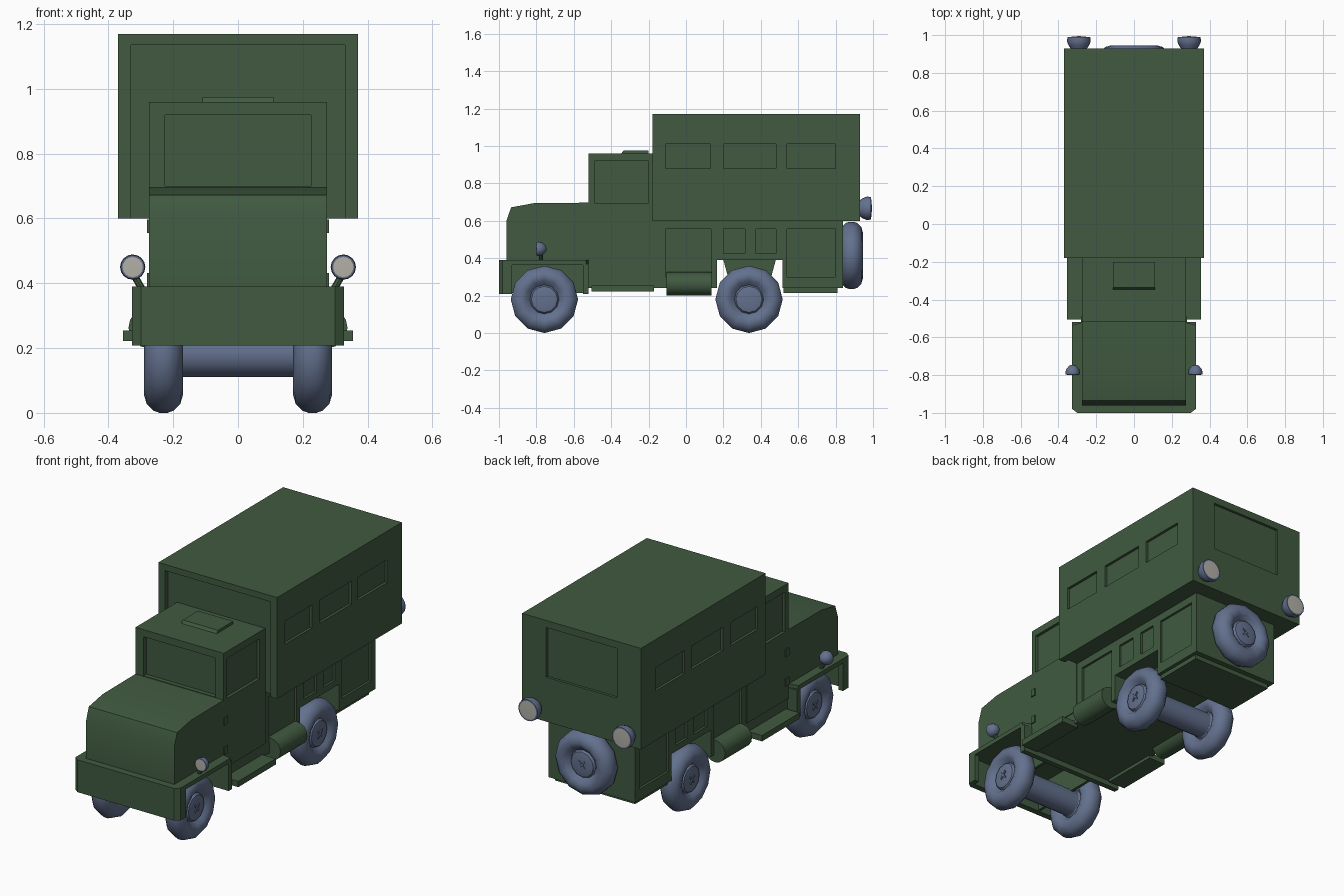
import bpy, bmesh, math
from mathutils import Matrix, Vector

if "Cube" in bpy.data.objects:
    bpy.data.objects.remove(bpy.data.objects["Cube"])


def material(name, rgb):
    m = bpy.data.materials.new(name)
    m.diffuse_color = (*rgb, 1)
    m.use_nodes = True
    m.node_tree.nodes["Principled BSDF"].inputs["Base Color"].default_value = m.diffuse_color
    return m


GREEN = material("army green", (0.052, 0.102, 0.052))
BLUE = material("slate blue", (0.125, 0.165, 0.27))
LENS = material("lens grey", (0.45, 0.43, 0.39))


def finish(name, bm, mats, smooth=None):
    bmesh.ops.recalc_face_normals(bm, faces=bm.faces)
    me = bpy.data.meshes.new(name)
    bm.to_mesh(me)
    bm.free()
    ob = bpy.data.objects.new(name, me)
    bpy.context.collection.objects.link(ob)
    for m in mats:
        me.materials.append(m)
    if smooth:
        bpy.ops.object.select_all(action='DESELECT')
        ob.select_set(True)
        bpy.context.view_layer.objects.active = ob
        bpy.ops.object.shade_smooth_by_angle(angle=math.radians(smooth))
    return ob


def add_box(bm, x0, x1, y0, y1, z0, z1):
    mat = Matrix.Translation(((x0 + x1) / 2, (y0 + y1) / 2, (z0 + z1) / 2)) \
        @ Matrix.Diagonal((x1 - x0, y1 - y0, z1 - z0, 1))
    bmesh.ops.create_cube(bm, size=1, matrix=mat)


def boxes(name, *dims, mat=GREEN):
    bm = bmesh.new()
    for d in dims:
        add_box(bm, *d)
    return finish(name, bm, [mat])


def prism(name, pts, a, b, axis='x', smooth=None):
    """Extrude a (y, z) outline along x, or an (x, y) outline along z."""
    put = (lambda p, t: (t, *p)) if axis == 'x' else (lambda p, t: (*p, t))
    bm = bmesh.new()
    lo = [bm.verts.new(put(p, a)) for p in pts]
    hi = [bm.verts.new(put(p, b)) for p in pts]
    bm.faces.new(lo)
    bm.faces.new(hi)
    for i in range(len(pts)):
        j = (i + 1) % len(pts)
        bm.faces.new((lo[i], lo[j], hi[j], hi[i]))
    return finish(name, bm, [GREEN], smooth)


def cut(ob, *dims):
    """Sink rectangular recesses into a part."""
    cutter = boxes("cutter", *dims)
    cutter.hide_render = True
    mod = ob.modifiers.new("recess", 'BOOLEAN')
    mod.operation, mod.solver, mod.object = 'DIFFERENCE', 'EXACT', cutter
    bpy.context.view_layer.objects.active = ob
    bpy.ops.object.modifier_apply(modifier=mod.name)
    bpy.data.objects.remove(cutter)


def both(x0, x1, *rest):
    return [(x0, x1, *rest), (-x1, -x0, *rest)]


def lathe(name, prof, n, centre, direction, mats, lens_r=None, smooth=40, cross=0):
    """Spin (radius, offset) points round the given direction."""
    rot = Vector((0, 0, 1)).rotation_difference(Vector(direction)).to_matrix().to_4x4()
    bm = bmesh.new()
    rings = []
    for r, h in prof:
        k = 1 if r == 0 else n
        rings.append([bm.verts.new((r * math.cos(2 * math.pi * i / n),
                                    r * math.sin(2 * math.pi * i / n), h)) for i in range(k)])
    for p, q in zip(rings, rings[1:]):
        for i in range(n):
            j = (i + 1) % n
            if len(p) == 1:
                bm.faces.new((p[0], q[i], q[j]))
            elif len(q) == 1:
                bm.faces.new((p[i], p[j], q[0]))
            else:
                bm.faces.new((p[i], p[j], q[j], q[i]))
    if lens_r:  # front disc is the lens
        top = max(h for r, h in prof)
        for f in bm.faces:
            c = f.calc_center_median()
            if min(v.co.z for v in f.verts) > top - 0.012 and c.xy.length < lens_r:
                f.material_index = 1
    if cross:  # bolt cross on the hub, both sides
        for s in (-1, 1):
            for a in (45, 135):
                m = Matrix.Translation((0, 0, s * cross)) @ Matrix.Rotation(math.radians(a), 4, 'Z') \
                    @ Matrix.Diagonal((0.055, 0.01, 0.012, 1))
                bmesh.ops.create_cube(bm, size=1, matrix=m)
    bm.transform(Matrix.Translation(centre) @ rot)
    return finish(name, bm, mats, smooth)


# Rear canopy with open front rim, side windows and back window
canopy = boxes("canopy", (-0.37, 0.37, -0.18, 0.93, 0.60, 1.17))
windows = [(-0.11, 0.13), (0.20, 0.48), (0.54, 0.80)]
cut(canopy, (-0.33, 0.33, -0.3, -0.15, 0.5, 1.135), (-0.22, 0.22, 0.915, 1.0, 0.85, 1.13),
    *[d for y0, y1 in windows for d in both(0.355, 0.5, y0, y1, 0.88, 1.01)])

# Lower body with rear wheel arch and side lockers
body = prism("lower_body", [(-0.52, 0.24), (0.165, 0.24), (0.165, 0.39), (0.515, 0.39), (0.515, 0.24),
                            (0.84, 0.24), (0.84, 0.61), (-0.52, 0.61)], -0.27, 0.27)
lockers = [(-0.11, 0.135, 0.30), (0.20, 0.315, 0.425), (0.375, 0.48, 0.425), (0.54, 0.80, 0.30)]
cut(body, *[d for y0, y1, z0 in lockers for d in both(0.257, 0.4, y0, y1, z0, 0.557)])
prism("rear_axle_mount", [(0.20, 0.39), (0.23, 0.28), (0.45, 0.28), (0.48, 0.39)], -0.15, 0.15)
boxes("rear_skid", (-0.25, 0.25, 0.52, 0.81, 0.215, 0.24))

# Cab with windscreen, door windows, hinges and roof hatch
cab = boxes("cab", (-0.275, 0.275, -0.52, -0.15, 0.31, 0.96))
cut(cab, (-0.225, 0.225, -0.6, -0.495, 0.70, 0.92), *both(0.258, 0.4, -0.49, -0.20, 0.695, 0.92))
boxes("door_hinges", *[d for z in (0.555, 0.39) for d in both(0.27, 0.281, -0.52, -0.49, z, z + 0.042)])
prism("roof_hatch", [(-0.35, 0.955), (-0.335, 0.975), (-0.20, 0.975), (-0.20, 0.955)], -0.11, 0.11)

# Bonnet
prism("bonnet", [(-0.96, 0.37), (-0.96, 0.60), (-0.935, 0.672), (-0.81, 0.695), (-0.515, 0.697),
                 (-0.515, 0.37)], -0.275, 0.275, smooth=35)

# Front wings and bumper
outline = [(-0.30, -1.0), (0.30, -1.0), (0.327, -0.98), (0.327, -0.535), (0.27, -0.52),
           (-0.27, -0.52), (-0.327, -0.535), (-0.327, -0.98)]
prism("wing_top", outline, 0.365, 0.39, 'z')
prism("front_bumper", outline[:3] + [(0.327, -0.93), (0.30, -0.93), (0.30, -0.965), (-0.30, -0.965),
                                     (-0.30, -0.93), (-0.327, -0.93), (-0.327, -0.98)], 0.208, 0.37, 'z')
boxes("wing_rear", (-0.327, 0.327, -0.55, -0.52, 0.21, 0.37))
boxes("inner_wings", *both(0.145, 0.16, -0.97, -0.53, 0.215, 0.37))

# Steps, their brackets and fuel tanks
boxes("steps", *both(0.25, 0.355, -0.505, -0.17, 0.222, 0.255))
for s, side in ((1, "right"), (-1, "left")):
    lathe("fuel_tank_" + side, [(0, -0.12), (0.063, -0.12), (0.063, 0.12), (0, 0.12)], 16,
          (s * 0.275, 0.015, 0.263), (0, 1, 0), [GREEN])
    # Headlamp, its stem and tail lamp
    lathe("headlamp_" + side, [(0, -0.035), (0.018, -0.03), (0.033, -0.012), (0.039, 0.008),
                               (0.036, 0.018), (0.031, 0.018), (0, 0.021)], 16,
          (s * 0.325, -0.78, 0.45), (0, -1, 0), [BLUE, LENS], lens_r=0.031)
    top, low = Vector((s * 0.318, -0.775, 0.42)), Vector((s * 0.292, -0.775, 0.375))
    half = (top - low).length / 2
    lathe("headlamp_stem_" + side, [(0, -half), (0.011, -half), (0.011, half), (0, half)], 8,
          (top + low) / 2, (top - low).normalized(), [GREEN])
    lathe("tail_lamp_" + side, [(0, -0.035), (0.042, -0.035), (0.055, -0.015), (0.063, 0.005),
                                (0.060, 0.028), (0.052, 0.028), (0, 0.033)], 16,
          (s * 0.292, 0.962, 0.667), (0, 1, 0), [BLUE, LENS], lens_r=0.05)

# Wheels, spare and axles
half = [(0, 0.042), (0.045, 0.046), (0.07, 0.04), (0.078, 0.028), (0.10, 0.05), (0.125, 0.06),
        (0.152, 0.052), (0.173, 0.032), (0.18, 0.012)]
tyre = half + [(r, -h) for r, h in reversed(half)]
for y, end in ((-0.757, "front"), (0.337, "rear")):
    for s, side in ((1, "right"), (-1, "left")):
        lathe(f"{end}_wheel_{side}", tyre, 12, (s * 0.23, y, 0.18), (s, 0, 0), [BLUE], cross=0.043)
    lathe(end + "_axle", [(0, -0.2), (0.07, -0.2), (0.07, 0.2), (0, 0.2)], 16,
          (0, y, 0.18), (1, 0, 0), [BLUE])
lathe("spare_wheel", tyre, 12, (0, 0.885, 0.415), (0, 1, 0), [BLUE], cross=0.043)
